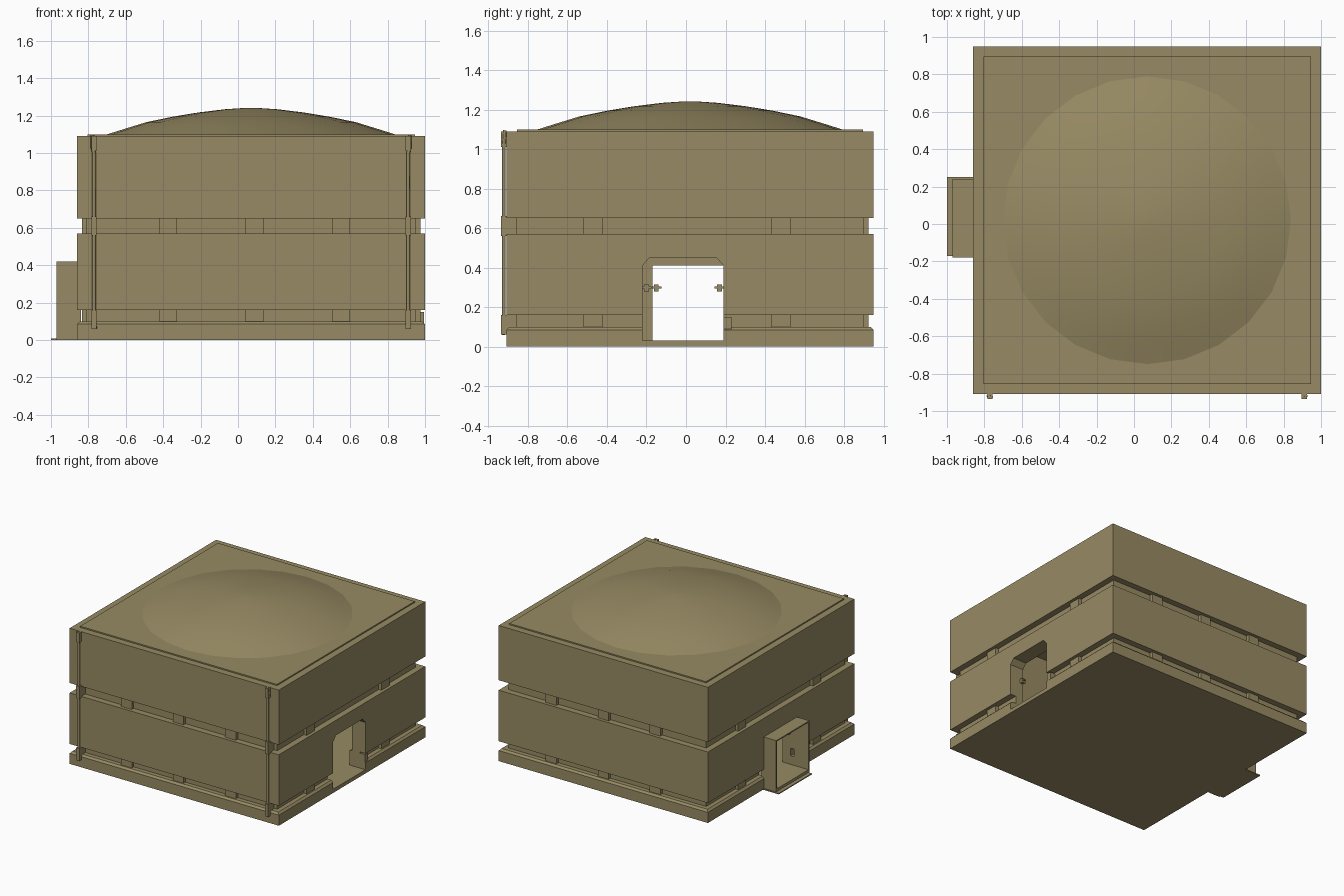
import bpy, bmesh, math

if "Cube" in bpy.data.objects:
    bpy.data.objects.remove(bpy.data.objects["Cube"])

CX, CY, HALF = 0.07, 0.02, 0.93          # footprint centre and half width

stone = bpy.data.materials.new("tan_stone")
stone.diffuse_color = (0.31, 0.255, 0.125, 1)
stone.use_nodes = True
stone.node_tree.nodes["Principled BSDF"].inputs["Base Color"].default_value = stone.diffuse_color


def finish(name, bm):
    bmesh.ops.recalc_face_normals(bm, faces=bm.faces)
    me = bpy.data.meshes.new(name)
    bm.to_mesh(me)
    bm.free()
    me.materials.append(stone)
    ob = bpy.data.objects.new(name, me)
    bpy.context.collection.objects.link(ob)
    return ob


def box(name, x0, x1, y0, y1, z0, z1):
    bm = bmesh.new()
    bmesh.ops.create_cube(bm, size=1)
    for v in bm.verts:
        v.co = ((x0 + x1) / 2 + v.co.x * (x1 - x0),
                (y0 + y1) / 2 + v.co.y * (y1 - y0),
                (z0 + z1) / 2 + v.co.z * (z1 - z0))
    return finish(name, bm)


def prism_x(name, outline, x0, x1):
    """Extrude a (y, z) outline along x."""
    bm = bmesh.new()
    f = bm.faces.new([bm.verts.new((x0, y, z)) for y, z in outline])
    new = bmesh.ops.extrude_face_region(bm, geom=[f])["geom"]
    for v in new:
        if isinstance(v, bmesh.types.BMVert):
            v.co.x = x1
    return finish(name, bm)


def loft(name, rings, sides, turn):
    """Stack of regular rings given as (corner radius, z), capped at both ends."""
    bm = bmesh.new()
    loops = []
    for r, z in rings:
        loops.append([bm.verts.new((CX + r * math.cos(turn + math.tau * i / sides),
                                    CY + r * math.sin(turn + math.tau * i / sides), z))
                      for i in range(sides)])
    for a, b in zip(loops, loops[1:]):
        for i in range(sides):
            j = (i + 1) % sides
            bm.faces.new((a[i], a[j], b[j], b[i]))
    bm.faces.new(loops[0])
    bm.faces.new(loops[-1])
    return finish(name, bm)


def cut(target, cutter):
    cutter.hide_render = True
    m = target.modifiers.new("cut", 'BOOLEAN')
    m.operation, m.solver, m.object = 'DIFFERENCE', 'EXACT', cutter
    bpy.context.view_layer.objects.active = target
    bpy.ops.object.modifier_apply(modifier=m.name)
    bpy.data.objects.remove(cutter)


# Main block: plinth, lower groove, two wall tiers, raised roof slab
steps = [(0, 0), (0, 0.085), (0.015, 0.10), (0.05, 0.10), (0.05, 0.16), (0, 0.16),
         (0, 0.57), (0.05, 0.57), (0.05, 0.65), (0, 0.65), (0, 1.09),
         (0.055, 1.09), (0.055, 1.10)]
body = loft("building_block", [((HALF - d) * math.sqrt(2), z) for d, z in steps],
            4, math.pi / 4)

# Hollow room and the two doorways
cut(body, box("room_cutter", -0.74, 0.88, -0.79, 0.83, 0.03, 1.0))
cut(body, prism_x("right_door_cutter",
                  [(-0.22, 0.03), (0.19, 0.03), (0.19, 0.41), (0.155, 0.45),
                   (-0.185, 0.45), (-0.22, 0.41)], 0.8, 1.1))
cut(body, box("left_door_cutter", -1.0, -0.7, -0.17, 0.23, 0.03, 0.41))

# Shallow roof dome
dome = loft("roof_dome", [(0.785, 1.095), (0.68, 1.128), (0.56, 1.165), (0.42, 1.194),
                          (0.28, 1.217), (0.14, 1.234), (0.02, 1.242)], 24, 0)
bpy.context.view_layer.objects.active = dome
dome.select_set(True)
bpy.ops.object.shade_smooth_by_angle(angle=math.radians(30))
dome.select_set(False)

# Entrance hood on the left wall, with a thin threshold plate
box("hood_roof", -0.97, -0.84, -0.18, 0.24, 0.41, 0.42)
for y0, y1 in ((-0.18, -0.17), (0.23, 0.24)):
    box("hood_wall", -0.97, -0.84, y0, y1, 0.0, 0.415)
box("hood_threshold", -1.0, -0.84, -0.17, 0.25, 0.0, 0.008)
box("hood_floor", -0.97, -0.84, -0.172, 0.232, 0.005, 0.03)

# Right doorway threshold and thick jamb foot
box("door_threshold", 0.86, 1.0, -0.22, 0.23, 0.01, 0.03)
box("jamb_foot", 0.86, 0.995, 0.19, 0.23, 0.02, 0.15)

# Spacer posts in both grooves on every wall
inset = 0.025
for z0, z1 in ((0.09, 0.17), (0.56, 0.66)):
    for x in (-0.42, 0.04, 0.505):
        box("front_spacer", x, x + 0.095, -0.91 + inset, -0.85, z0, z1)
        box("back_spacer", x, x + 0.095, 0.89, 0.95 - inset, z0, z1)
    for y in (-0.52, 0.43):
        box("left_spacer", -0.86 + inset, -0.80, y, y + 0.1, z0, z1)
        box("right_spacer", 0.94, 1.0 - inset, y, y + 0.1, z0, z1)

# Drain pipes down the front corners, with thicker collars
for x, s in ((-0.77, -1), (0.91, 1)):
    cu = bpy.data.curves.new("drain_pipe", 'CURVE')
    cu.dimensions, cu.bevel_depth, cu.bevel_resolution = '3D', 0.01, 1
    cu.use_fill_caps = True
    path = [(0.008, -0.917, 1.095), (0.008, -0.922, 1.03), (0, -0.922, 1.0),
            (0, -0.922, 0.12), (-0.006, -0.925, 0.06)]
    sp = cu.splines.new('POLY')
    sp.points.add(len(path) - 1)
    for p, (dx, y, z) in zip(sp.points, path):
        p.co = (x + dx * s, y, z, 1)
    cu.materials.append(stone)
    bpy.context.collection.objects.link(bpy.data.objects.new("drain_pipe", cu))
    for z0, z1 in ((1.01, 1.09), (0.56, 0.66), (0.06, 0.16)):
        box("pipe_collar", x - 0.014, x + 0.014, -0.936, -0.86, z0, z1)

# Small wall lamps inside the passage
for x, y in ((0.90, -0.20), (-0.80, -0.15), (-0.80, 0.17)):
    box("lamp_arm", x - 0.01, x + 0.01, y - 0.025, y + 0.025, 0.295, 0.305)
    box("lamp_head", x - 0.015, x + 0.015, y - 0.012, y + 0.012, 0.28, 0.315)
